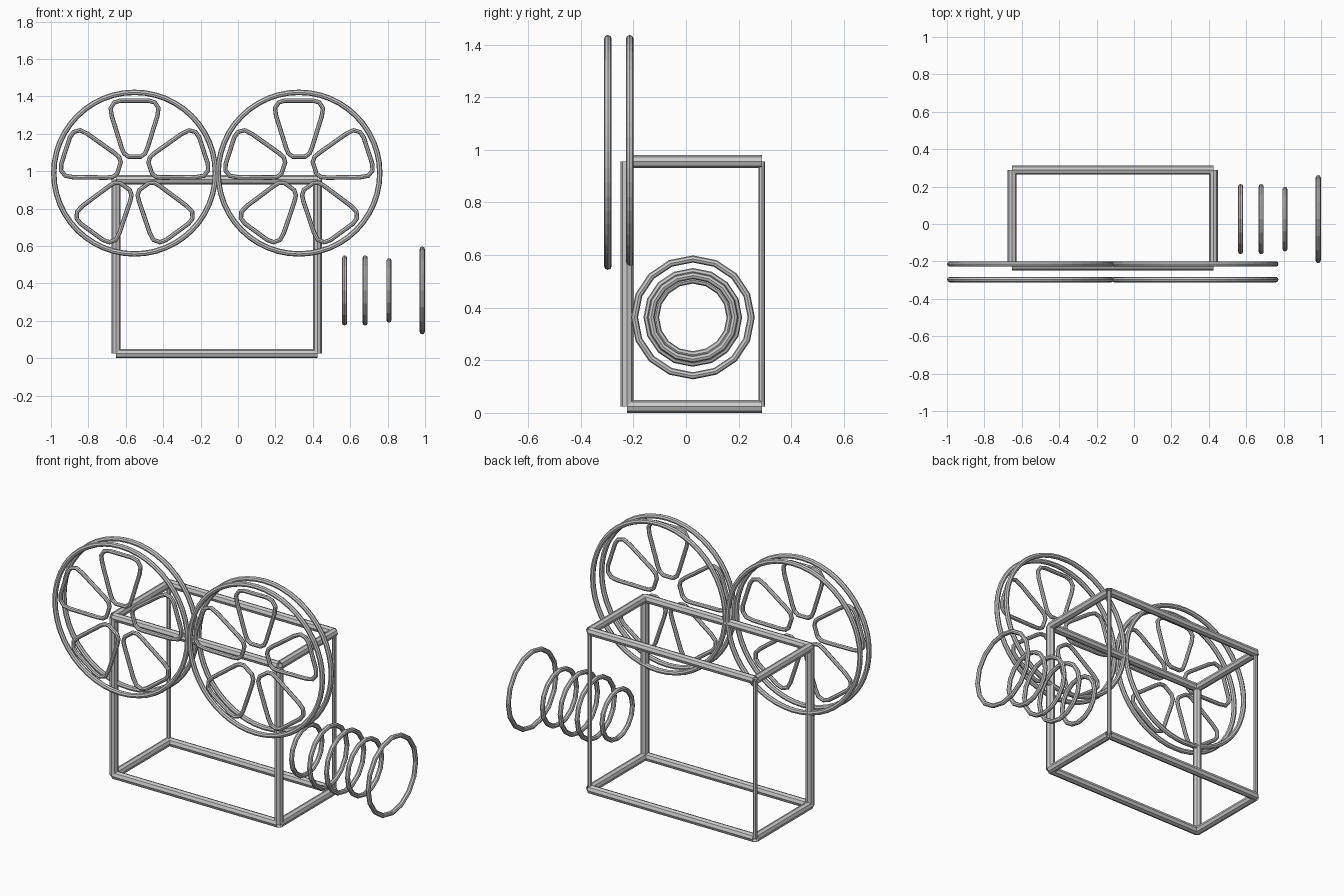
import bpy
from math import sin, cos, pi

if "Cube" in bpy.data.objects:
    bpy.data.objects.remove(bpy.data.objects["Cube"])


def tube(name, paths, radius, cyclic=True, res=2):
    """Sweep an open-ended round section along one or more point paths."""
    cu = bpy.data.curves.new(name, 'CURVE')
    cu.dimensions = '3D'
    cu.bevel_depth = radius
    cu.bevel_resolution = res
    cu.use_fill_caps = False
    for pts in paths:
        sp = cu.splines.new('POLY')
        sp.points.add(len(pts) - 1)
        for p, co in zip(sp.points, pts):
            p.co = (*co, 1)
        sp.use_cyclic_u = cyclic
        sp.use_smooth = False
    ob = bpy.data.objects.new(name, cu)
    bpy.context.collection.objects.link(ob)
    bpy.ops.object.select_all(action='DESELECT')
    ob.select_set(True)
    bpy.context.view_layer.objects.active = ob
    bpy.ops.object.convert(target='MESH')
    return ob


def circle(n, r):
    return [(r * sin(2 * pi * i / n), r * cos(2 * pi * i / n)) for i in range(n)]


# Camera body: twelve separate edge bars
X, Y, Z = (-0.652, 0.425), (-0.224, 0.288), (0.025, 0.955)
R = 0.0245
tube("body_long_bars", [[(X[0], y, z), (X[1], y, z)] for y in Y for z in Z], R, False)
tube("body_cross_bars", [[(x, Y[0], z), (x, Y[1], z)] for x in X for z in Z], R, False)
tube("body_front_posts", [[(x, Y[0], Z[0]), (x, Y[0], Z[1])] for x in X], R, False)
tube("body_back_posts", [[(x, Y[1], Z[0]), (x, Y[1], Z[1])] for x in X], 0.0125, False)

# Film reels: two rims each, five rounded window outlines on the front
half = [(0.075, 0.388), (0.108, 0.378), (0.128, 0.348), (0.122, 0.305),
        (0.069, 0.135), (0.056, 0.105), (0.032, 0.088)]
window = half + [(-x, z) for x, z in reversed(half)]
for side, cx in (("left", -0.553), ("right", 0.326)):
    cz = 0.99
    tube(side + "_reel_rims",
         [[(cx + x, y, cz + z) for x, z in circle(48, 0.432)] for y in (-0.214, -0.297)],
         0.0145)
    windows = []
    for k in range(5):
        c, s = cos(2 * pi * k / 5), sin(2 * pi * k / 5)
        windows.append([(cx + x * c - z * s, -0.3, cz + x * s + z * c) for x, z in window])
    tube(side + "_reel_windows", windows, 0.012)

# Lens: five rings along x, the last one flared
for i, (x, r) in enumerate(((0.43, 0.142), (0.57, 0.174), (0.68, 0.174),
                            (0.807, 0.159), (0.985, 0.222))):
    tube(f"lens_ring_{i + 1}", [[(x, 0.026 + a, 0.363 + b) for a, b in circle(16, r)]], 0.0135)
